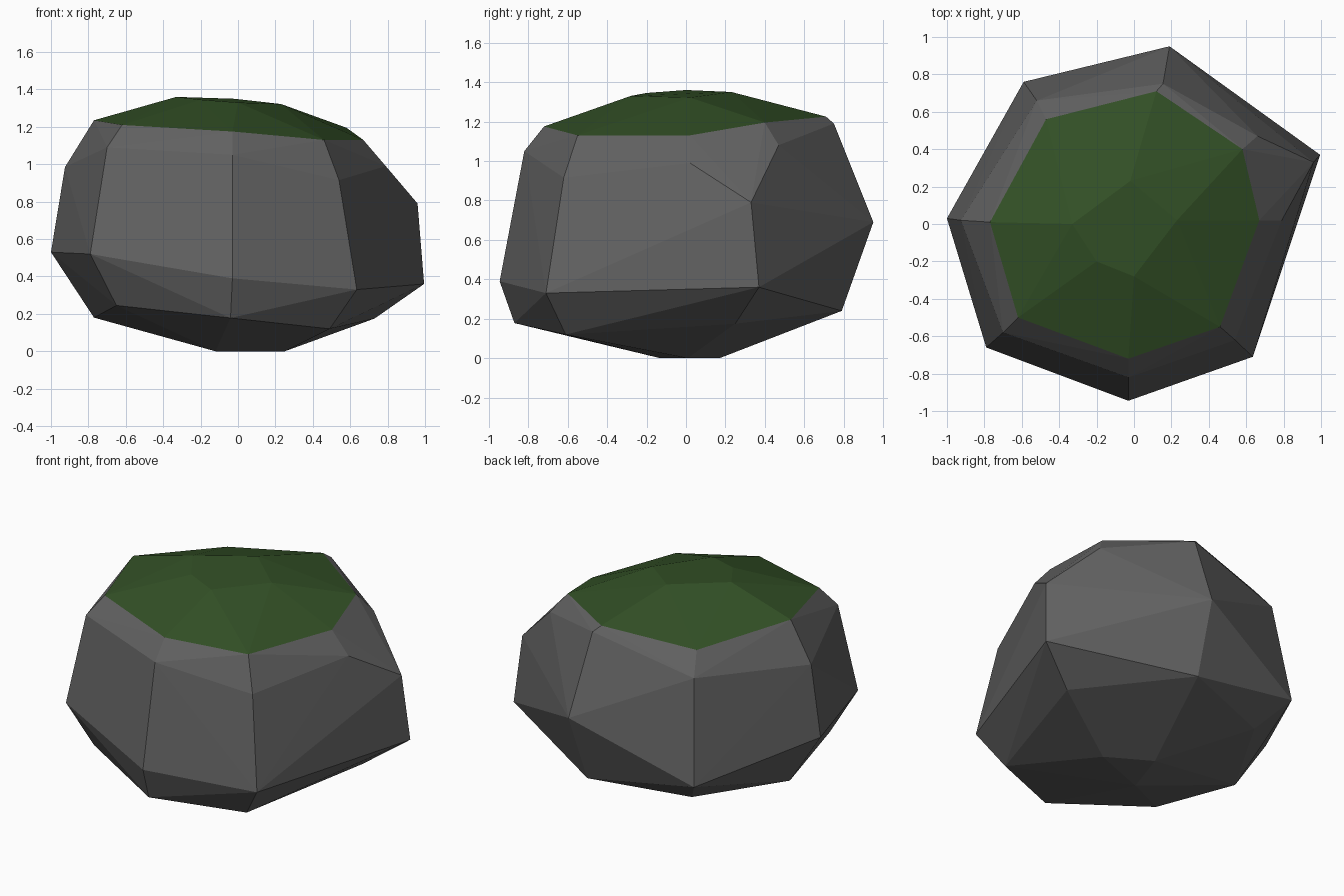
import bpy
import bmesh

if "Cube" in bpy.data.objects:
    bpy.data.objects.remove(bpy.data.objects["Cube"])


def material(name, rgb):
    m = bpy.data.materials.new(name)
    m.diffuse_color = (*rgb, 1)
    m.use_nodes = True
    m.node_tree.nodes["Principled BSDF"].inputs["Base Color"].default_value = m.diffuse_color
    return m


# Horizontal rings of the boulder, from the ground up
base = [(-.12, -.13, 0), (.25, .01, 0), (-.02, .17, 0)]
lower = [(-.77, .02, .18), (-.45, .58, .20), (.165, .79, .24), (.73, .25, .175),
         (.49, -.61, .12), (-.04, -.87, .178), (-.65, -.57, .245)]
waist = [(-1, .03, .53), (-.59, .76, .37), (.19, .95, .69), (.995, .37, .36),
         (.635, -.71, .33), (-.03, -.945, .39), (-.79, -.66, .52)]
shoulder = [(-.925, .02, .985), (-.52, .66, 1.03), (.155, .75, 1.19),
            (.66, .47, 1.08), (.96, .33, .79), (.79, .02, .99),
            (.54, -.62, .915), (-.03, -.82, 1.05), (-.70, -.58, 1.09)]
moss_rim = [(-.77, .01, 1.235), (-.47, .56, 1.165), (.12, .71, 1.225),
            (.58, .40, 1.195), (.67, .02, 1.13), (.46, -.55, 1.13),
            (-.03, -.72, 1.175), (-.62, -.50, 1.21)]
moss_crown = [(-.33, 0, 1.36), (-.20, -.20, 1.345), (0, -.28, 1.33),
              (.23, .02, 1.322), (-.02, .23, 1.35)]

# Wrap the rings in a faceted skin
bm = bmesh.new()
for p in base + lower + waist + shoulder:
    bm.verts.new(p)
moss_verts = {bm.verts.new(p) for p in moss_rim + moss_crown}
hull = bmesh.ops.convex_hull(bm, input=bm.verts[:])
loose = [v for v in bm.verts if not v.link_faces]
bmesh.ops.delete(bm, geom=loose, context='VERTS')
bmesh.ops.recalc_face_normals(bm, faces=bm.faces[:])

# Moss covers the faces lying wholly inside the top patch
for f in bm.faces:
    f.smooth = False
    f.material_index = int(all(v in moss_verts for v in f.verts))

mesh = bpy.data.meshes.new("mossy_boulder")
bm.to_mesh(mesh)
bm.free()
mesh.materials.append(material("stone grey", (.12, .12, .12)))
mesh.materials.append(material("moss green", (.032, .08, .019)))
boulder = bpy.data.objects.new("mossy_boulder", mesh)
bpy.context.collection.objects.link(boulder)
